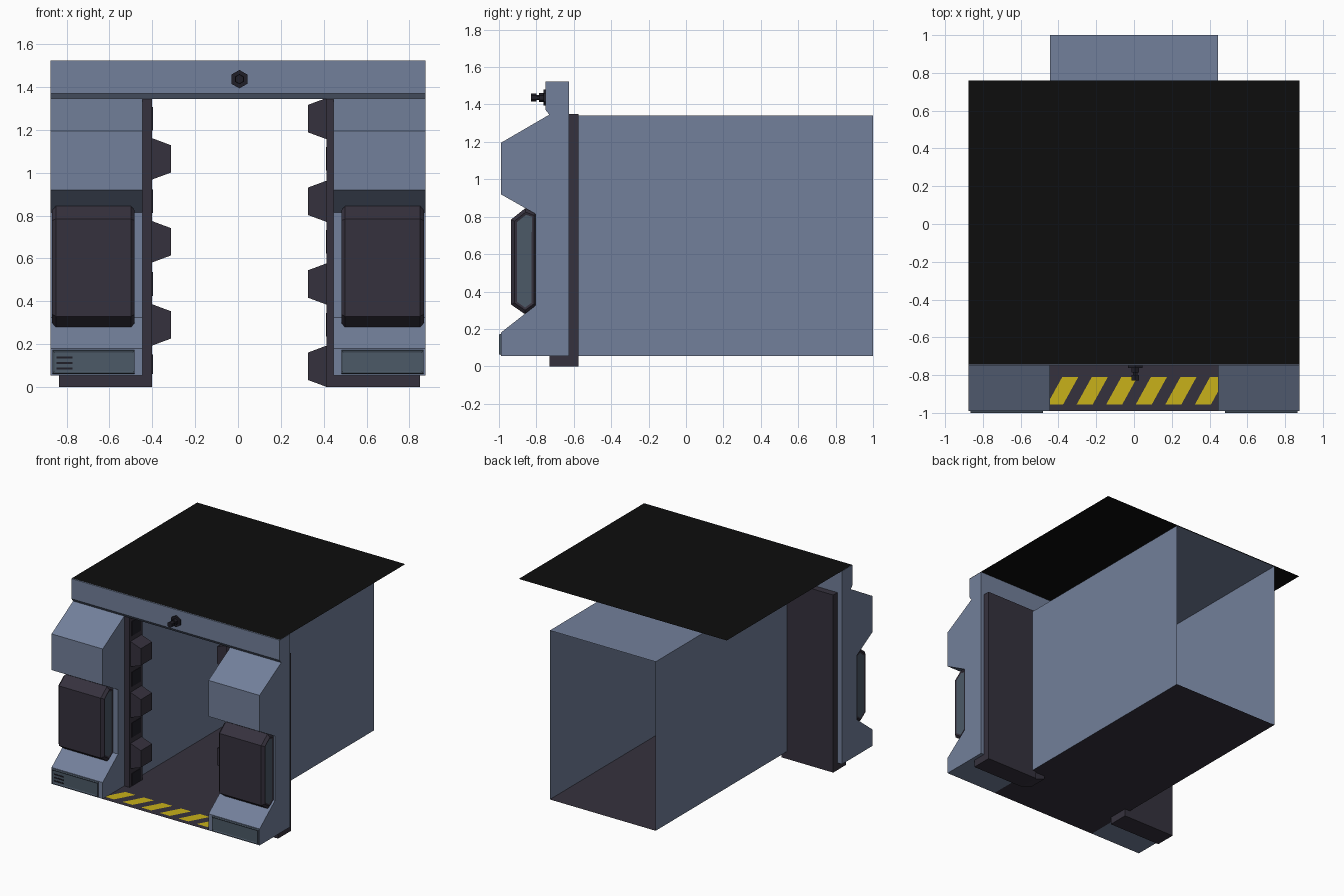
import bpy, bmesh
from mathutils import Vector

if "Cube" in bpy.data.objects:
    bpy.data.objects.remove(bpy.data.objects["Cube"])


def material(name, rgb):
    m = bpy.data.materials.new(name)
    m.diffuse_color = (*rgb, 1)
    m.use_nodes = True
    m.node_tree.nodes["Principled BSDF"].inputs["Base Color"].default_value = m.diffuse_color
    return m


BLUE = material("blue_grey_paint", (0.17, 0.215, 0.325))
PURPLE = material("dark_purple_metal", (0.036, 0.031, 0.047))
SLATE = material("slate_panel", (0.072, 0.1, 0.135))
YELLOW = material("warning_yellow", (0.58, 0.44, 0.01))
BLACK = material("black_cover", (0.004, 0.004, 0.004))
IRON = material("dark_iron", (0.014, 0.013, 0.02))


def finish(bm, name, *mats, closed=True):
    if closed:
        bmesh.ops.recalc_face_normals(bm, faces=bm.faces[:])
    me = bpy.data.meshes.new(name)
    bm.to_mesh(me)
    bm.free()
    for m in mats:
        me.materials.append(m)
    ob = bpy.data.objects.new(name, me)
    bpy.context.collection.objects.link(ob)
    return ob


def prism(pts, a, b, axis):
    """Extrude a 2D outline from a to b along x (pts = y,z) or y (pts = x,z)."""
    bm = bmesh.new()
    place = (lambda p, t: (t, p[0], p[1])) if axis == 'x' else (lambda p, t: (p[0], t, p[1]))
    face = bm.faces.new([bm.verts.new(place(p, a)) for p in pts])
    new = bmesh.ops.extrude_face_region(bm, geom=[face])['geom']
    shift = Vector(place((0, 0), b - a))
    bmesh.ops.translate(bm, vec=shift, verts=[v for v in new if isinstance(v, bmesh.types.BMVert)])
    bmesh.ops.recalc_face_normals(bm, faces=bm.faces[:])
    return bm


def box(name, x, y, z, mat):
    pts = [(y[0], z[0]), (y[1], z[0]), (y[1], z[1]), (y[0], z[1])]
    return finish(prism(pts, x[0], x[1], 'x'), name, mat)


def sheet(name, corners, mat):
    bm = bmesh.new()
    bm.faces.new([bm.verts.new(c) for c in corners])
    return finish(bm, name, mat, closed=False)


def inset_panels(bm, axis, sign, width, depth):
    """Inset faces looking along an axis and give them the second colour."""
    bm.normal_update()
    faces = [f for f in bm.faces if f.normal[axis] * sign > 0.95 or (sign == 0 and abs(f.normal[axis]) > 0.95)]
    bmesh.ops.inset_individual(bm, faces=faces, thickness=width, depth=depth)
    for f in faces:
        f.material_index = 1


# Roof cover, floor and the tunnel shell, open at both ends
W, Z0, Z1 = 0.445, 0.055, 1.34
sheet("roof_cover", [(-.875, -.745, 1.525), (.875, -.745, 1.525), (.875, .76, 1.525), (-.875, .76, 1.525)], BLACK)
sheet("floor", [(-W, -.99, Z0), (W, -.99, Z0), (W, 1, Z0), (-W, 1, Z0)], PURPLE)
sheet("tunnel_ceiling", [(-W, -.625, Z1), (W, -.625, Z1), (W, 1, Z1), (-W, 1, Z1)], BLUE)
for s, side in ((-1, "left"), (1, "right")):
    sheet(side + "_tunnel_wall", [(s * W, -.625, Z0), (s * W, 1, Z0), (s * W, 1, Z1), (s * W, -.625, Z1)], BLUE)

# Lintel across the front
lintel = [(-.625, 1.345), (-.73, 1.345), (-.75, 1.37), (-.75, 1.523), (-.625, 1.523)]
finish(prism(lintel, -.875, .875, 'x'), "lintel", BLUE)

# Pillars with pads and kick plates
pillar = [(-.625, Z0), (-.99, Z0), (-.99, .18), (-.805, .325), (-.805, .815),
          (-.99, .92), (-.99, 1.195), (-.73, 1.346), (-.625, 1.346)]
pad = [(-.795, .325), (-.86, .278), (-.935, .33), (-.935, .785), (-.86, .845), (-.795, .82)]
for s, side in ((-1, "left"), (1, "right")):
    finish(prism(pillar, s * W, s * .875, 'x'), side + "_pillar", BLUE)
    bm = prism(pad, s * .482, s * .868, 'x')
    rims = [e for e in bm.edges if abs(e.verts[0].co.x - e.verts[1].co.x) < 1e-5]
    bmesh.ops.bevel(bm, geom=rims, offset=.018, segments=1, affect='EDGES')
    inset_panels(bm, 0, 0, .014, -.004)
    finish(bm, side + "_pad", PURPLE, SLATE)
    plate = [(-.985, .06), (-1, .065), (-1, .17), (-.985, .176)]
    bm = prism(plate, s * .482, s * .866, 'x')
    inset_panels(bm, 1, -1, .012, -.004)
    finish(bm, side + "_kick_plate", SLATE, SLATE)

# Vent slits on the left kick plate
for i in range(3):
    z = .083 + i * .025
    box(f"vent_slit_{i + 1}", (-.848, -.772), (-.999, -.993), (z, z + .009), IRON)

# Toothed sliding doors, drawn back into the pillars
OFF = .0065
centres = {-1: [1.065, .678, .29], 1: [1.253, .867, .481, .097]}
for s, side in ((-1, "left"), (1, "right")):
    def dx(v):
        return s * v + OFF
    box(side + "_door", (dx(.407), dx(.842)), (-.73, -.575), (0, 1.35), PURPLE)
    for i, c in enumerate(centres[s]):
        tooth = [(dx(.409), c - .097), (dx(.32), c - .064), (dx(.32), c + .064), (dx(.409), c + .097)]
        finish(prism(tooth, -.72, -.585, 'y'), f"{side}_door_tooth_{i + 1}", PURPLE)
    for i, c in enumerate(centres[-s]):
        box(f"{side}_door_socket_{i + 1}", (dx(.404), dx(.41)), (-.705, -.6),
            (max(c - .055, .06), min(c + .055, 1.33)), IRON)

# Slanted warning stripes on the sill, trimmed to the opening
bm = bmesh.new()
for i in range(7):
    x = -.46 + i * .1565
    quad = [(x, -.955), (x + .085, -.955), (x + .165, -.81), (x + .08, -.81)]
    bm.faces.new([bm.verts.new((px, py, Z0 + .002)) for px, py in quad])
for s in (-1, 1):
    bmesh.ops.bisect_plane(bm, geom=bm.verts[:] + bm.edges[:] + bm.faces[:],
                           plane_co=(s * W, 0, 0), plane_no=(s, 0, 0), clear_outer=True)
finish(bm, "warning_stripes", YELLOW, closed=False)

# Hexagonal bolt on the lintel
for name, r, y0, y1 in (("bolt_flange", .043, -.762, -.748), ("bolt_stem", .014, -.805, -.755),
                        ("bolt_collar", .024, -.785, -.76), ("bolt_head", .022, -.828, -.8)):
    bpy.ops.mesh.primitive_cylinder_add(vertices=6, radius=r, depth=y1 - y0,
                                        location=(OFF, (y0 + y1) / 2, 1.437), rotation=(1.5708, 0, 0))
    ob = bpy.context.object
    ob.name = name
    ob.data.materials.append(IRON)
